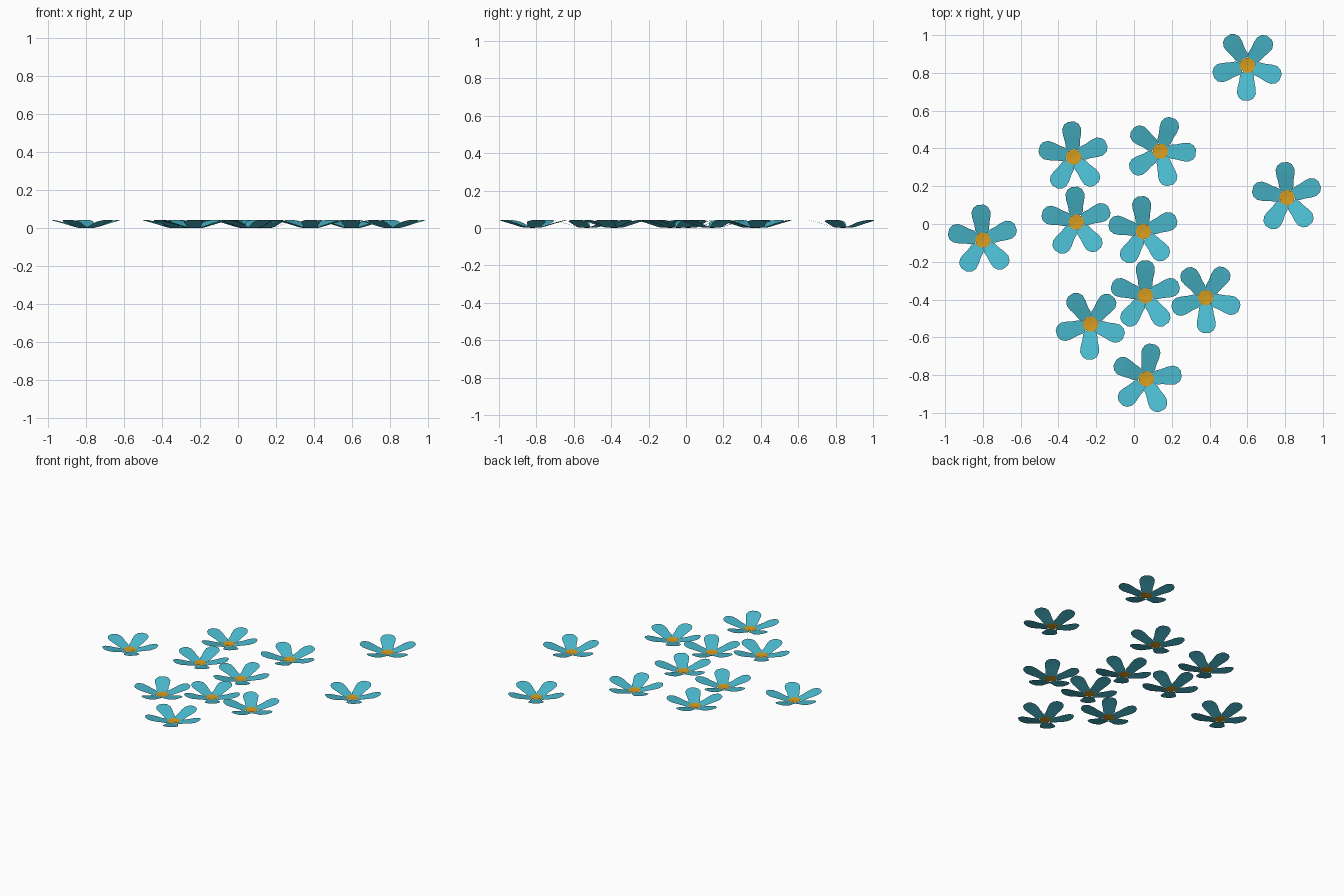
import bpy, bmesh, math

if "Cube" in bpy.data.objects:
    bpy.data.objects.remove(bpy.data.objects["Cube"])

def material(name, rgb):
    m = bpy.data.materials.new(name)
    m.diffuse_color = (*rgb, 1)
    m.use_nodes = True
    m.node_tree.nodes["Principled BSDF"].inputs["Base Color"].default_value = m.diffuse_color
    return m

petal_mat = material("petal turquoise", (0.07, 0.50, 0.63))
centre_mat = material("centre orange", (0.68, 0.34, 0.014))

# Petal profile: distance from centre, half width, height
PETAL = [(0.036, 0.027, 0.001), (0.055, 0.037, 0.006), (0.085, 0.040, 0.015),
         (0.120, 0.048, 0.026), (0.150, 0.050, 0.034), (0.174, 0.038, 0.040),
         (0.187, 0.017, 0.043)]

# Flowers: x, y, angle of first petal in degrees
FLOWERS = [(0.60, 0.84, 52), (-0.32, 0.355, 22), (0.14, 0.385, -2),
           (-0.305, 0.01, 21), (0.05, -0.04, 22), (0.81, 0.14, 22),
           (-0.80, -0.085, 22), (0.06, -0.38, 18), (0.38, -0.39, 55),
           (-0.23, -0.53, 52), (0.065, -0.82, 8)]

# One shared flower mesh
bm = bmesh.new()
for i in range(5):
    a = i * math.tau / 5
    c, s = math.cos(a), math.sin(a)
    rows = []
    for r, w, z in PETAL:
        rows.append([bm.verts.new((r * c - t * s, r * s + t * c, z))
                     for t in (-w, 0, w)])
    for lo, hi in zip(rows, rows[1:]):
        for k in (0, 1):
            bm.faces.new((lo[k], hi[k], hi[k + 1], lo[k + 1])).smooth = True

# Orange octagonal centre
ring = [bm.verts.new((0.042 * math.cos((k + 0.5) * math.tau / 8),
                      0.042 * math.sin((k + 0.5) * math.tau / 8), 0.003)) for k in range(8)]
mid = bm.verts.new((0, 0, 0))
for k in range(8):
    bm.faces.new((mid, ring[k], ring[(k + 1) % 8])).material_index = 1

mesh = bpy.data.meshes.new("flower")
bm.to_mesh(mesh)
bm.free()
mesh.materials.append(petal_mat)
mesh.materials.append(centre_mat)

# Scatter the flowers
for n, (x, y, deg) in enumerate(FLOWERS, 1):
    ob = bpy.data.objects.new(f"flower_{n}", mesh)
    ob.location = (x, y, 0)
    ob.rotation_euler.z = math.radians(deg)
    bpy.context.collection.objects.link(ob)
